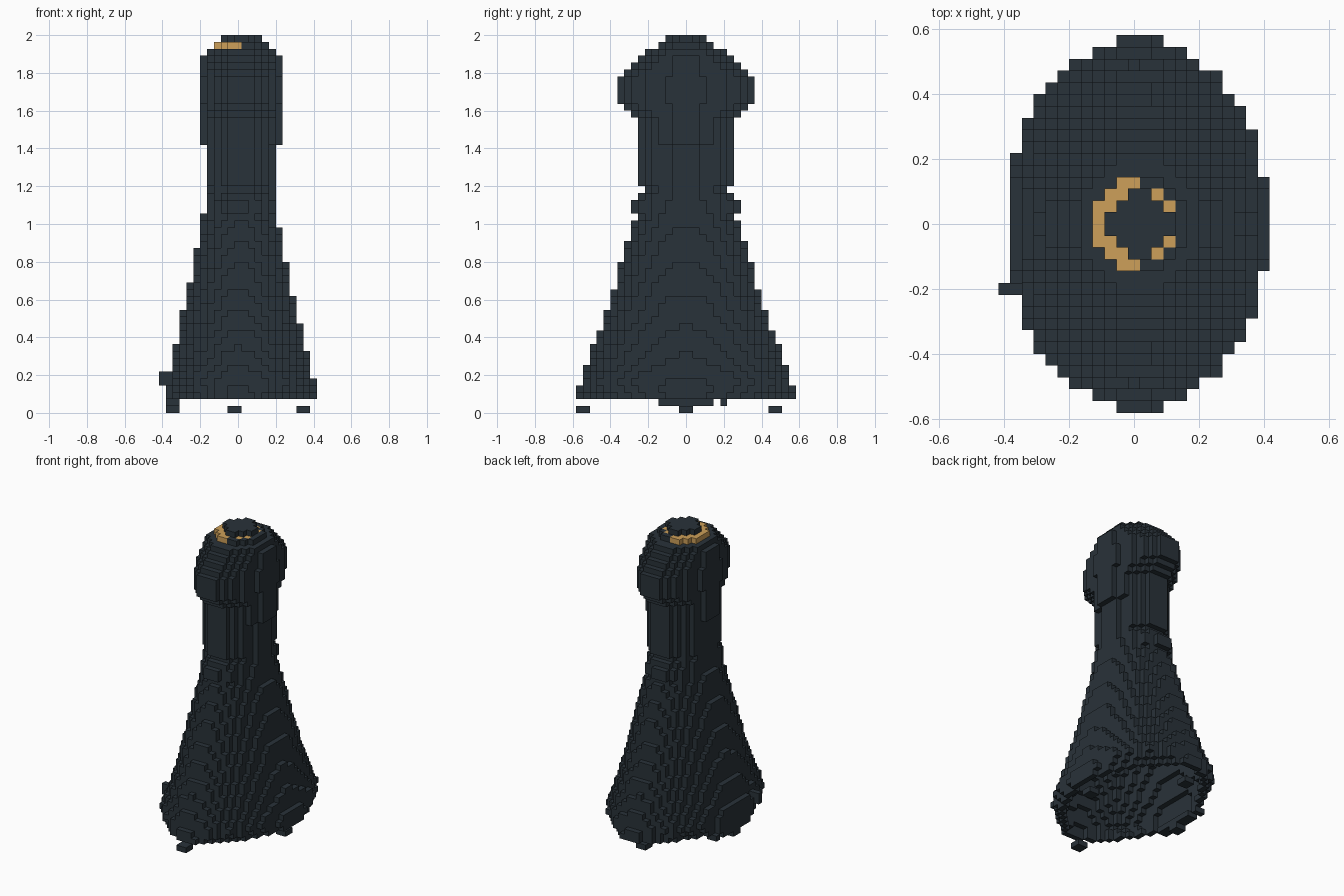
import bpy, bmesh
from mathutils import Vector

if "Cube" in bpy.data.objects:
    bpy.data.objects.remove(bpy.data.objects["Cube"], do_unlink=True)

C = 2 / 55  # edge of one cube


def material(name, rgb):
    m = bpy.data.materials.new(name)
    m.use_nodes = True
    m.diffuse_color = (*rgb, 1)
    bsdf = m.node_tree.nodes["Principled BSDF"]
    bsdf.inputs["Base Color"].default_value = (*rgb, 1)
    bsdf.inputs["Roughness"].default_value = 0.8
    return m


slate = material("dark slate", (0.022, 0.032, 0.041))
gold = material("dull gold", (0.61, 0.35, 0.10))


def neighbours(cell):
    """Yield axis, side and cell for the six adjoining cells."""
    for axis in range(3):
        for side in (0, 1):
            near = list(cell)
            near[axis] += 2 * side - 1
            yield axis, side, tuple(near)


def cube_object(name, cells, mat):
    """Skin a set of grid cells with their exposed square faces."""
    bm = bmesh.new()
    verts = {}

    def vert(p):
        if p not in verts:
            x, y, z = p
            verts[p] = bm.verts.new(((x - 0.5) * C, y * C, z * C))
        return verts[p]

    for cell in cells:
        for axis, side, near in neighbours(cell):
            if near in cells:
                continue
            u, v = (axis + 1) % 3, (axis + 2) % 3
            ring = []
            for a, b in ((0, 0), (1, 0), (1, 1), (0, 1)):
                p = list(cell)
                p[axis] += side
                p[u] += a
                p[v] += b
                ring.append(vert(tuple(p)))
            bm.faces.new(ring if side else ring[::-1])
    mesh = bpy.data.meshes.new(name)
    bm.to_mesh(mesh)
    bm.free()
    mesh.materials.append(mat)
    obj = bpy.data.objects.new(name, mesh)
    bpy.context.collection.objects.link(obj)


# Profile: layer, half width, half depth, in cells
PROFILE = [(2, 11.3, 16), (4, 10.8, 15.3), (7, 10, 14.3), (12, 8.75, 12.35),
           (17, 7.7, 10.7), (22, 6.65, 9.3), (27, 5.65, 7.7), (28, 5.45, 7),
           (29, 5.2, 7.8), (30, 5.1, 7.8), (31, 5, 7), (32, 5, 6),
           (33, 5, 7), (38, 5, 7), (39, 5.65, 7), (42, 5.65, 7), (43, 5.65, 8),
           (44, 5.7, 9), (45, 5.75, 10), (48, 5.75, 10), (49, 5.7, 9),
           (50, 5.65, 8), (51, 5.65, 7), (52, 5, 6), (53, 3.9, 3.9),
           (54, 2.6, 2.6)]

# The hem is pointed at the lowest layers and fuller just above
ROUNDNESS = {2: 1.6, 3: 1.9, 4: 2.2, 5: 2.2, 6: 2.1}


def radii(k):
    for (k0, a0, b0), (k1, a1, b1) in zip(PROFILE, PROFILE[1:]):
        if k <= k1:
            t = (k - k0) / (k1 - k0)
            return a0 + t * (a1 - a0), b0 + t * (b1 - b0)


# Solid stack of oval layers
solid = set()
for k in range(2, 55):
    a, b = radii(k)
    centre = 0.3 if k < 39 else 0.5
    p = ROUNDNESS.get(k, 2)
    solid |= {(i, j, k) for i in range(-11, 13) for j in range(-17, 17)
              if abs((i - centre) / a) ** p + abs((j + 0.5) / b) ** p < 1}

# Keep the outer skin only, open at the bottom
robe, head, band = set(), set(), set()
for cell in solid:
    if all(n in solid or n[2] < 2 for _, _, n in neighbours(cell)):
        continue
    i, j, k = cell
    r = Vector((i - 0.5, j + 0.5)).length
    # gold band around the crown, thinner on the left
    if k == 53 and 2.6 < r < (3.9 if i < 1 else 3):
        band.add(cell)
    else:
        (robe if k < 39 else head).add(cell)

# Uneven hem: side bump and a lower strip on the right
robe |= {(i, -6, k) for i in (-11, -10) for k in (4, 5)}
robe |= {(i, j, 1) for i in (-10, -9) for j in (-4, -3, -2, -1, 0, 1, 2, 3, 5)}

cube_object("flared_body", robe, slate)
cube_object("head", head, slate)
cube_object("crown_band", band, gold)

# Four small feet
feet = {"right_foot": (-10, -1), "left_foot": (9, -1),
        "front_foot": (-1, -16), "back_foot": (-1, 12)}
for name, (i, j) in feet.items():
    cube_object(name, {(i + p, j + q, 0) for p in (0, 1) for q in (0, 1)}, slate)
